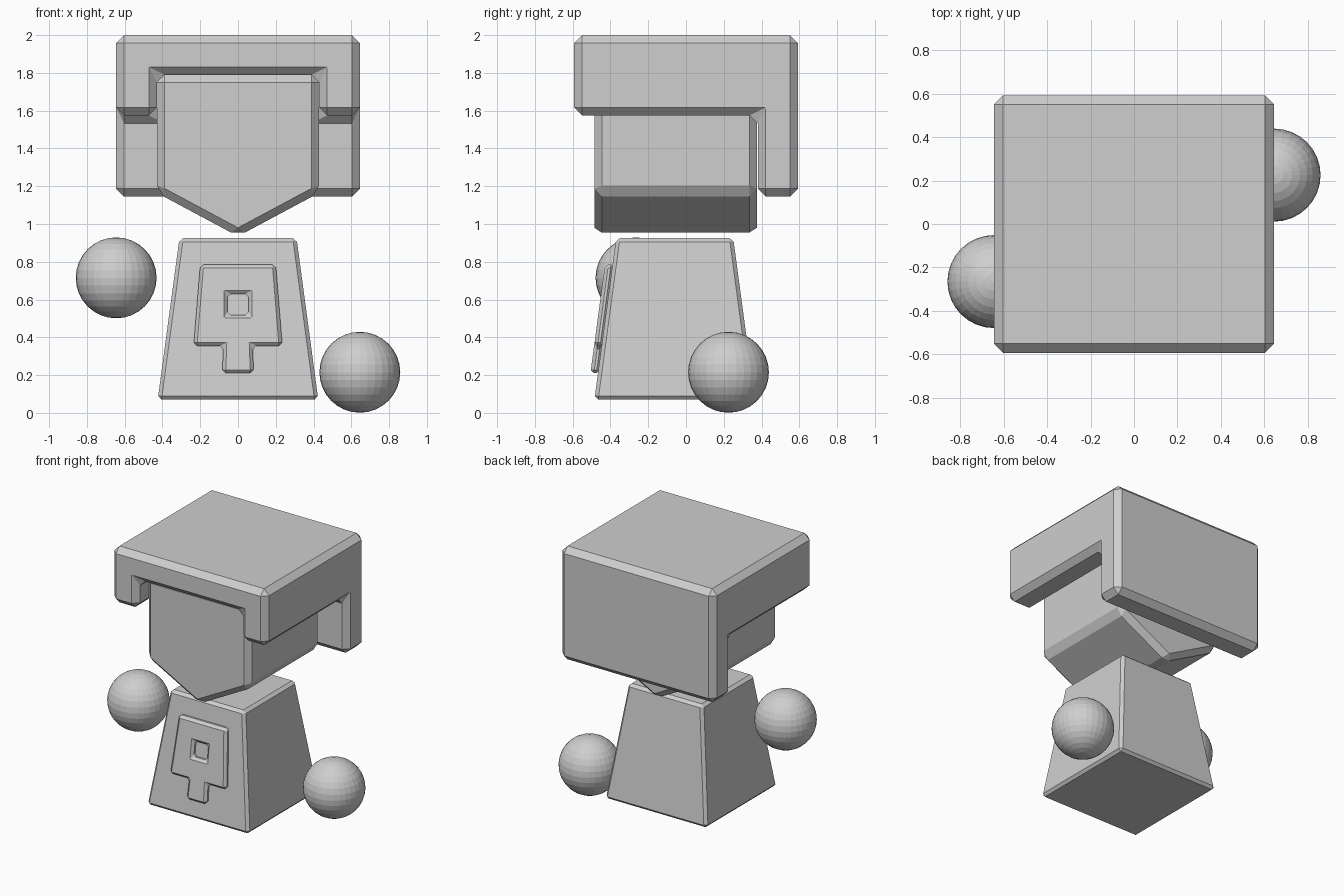
import bpy, bmesh, math
from itertools import product

if "Cube" in bpy.data.objects:
    bpy.data.objects.remove(bpy.data.objects["Cube"])

grey = bpy.data.materials.new("light grey")
grey.diffuse_color = (0.62, 0.62, 0.62, 1)
grey.use_nodes = True
grey.node_tree.nodes["Principled BSDF"].inputs["Base Color"].default_value = grey.diffuse_color


def finish(bm, name, bevel=0.0):
    """Turn a bmesh into a flat-shaded object with chamfered edges."""
    bmesh.ops.recalc_face_normals(bm, faces=bm.faces)
    me = bpy.data.meshes.new(name)
    bm.to_mesh(me)
    bm.free()
    me.materials.append(grey)
    ob = bpy.data.objects.new(name, me)
    bpy.context.collection.objects.link(ob)
    if bevel:
        mod = ob.modifiers.new("chamfer", 'BEVEL')
        mod.width = bevel
        mod.segments = 1
        mod.limit_method = 'ANGLE'
        mod.angle_limit = math.radians(20)
    return ob


def extrude(bm, faces, offset):
    """Extrude flat faces into a closed solid."""
    res = bmesh.ops.extrude_face_region(bm, geom=faces, use_keep_orig=True)
    verts = [g for g in res["geom"] if isinstance(g, bmesh.types.BMVert)]
    bmesh.ops.translate(bm, vec=offset, verts=verts)


# Hands: floating balls
for name, pos in (("left_hand", (-0.645, -0.265, 0.715)),
                  ("right_hand", (0.645, 0.225, 0.215))):
    bm = bmesh.new()
    bmesh.ops.create_uvsphere(bm, u_segments=32, v_segments=16, radius=0.214)
    bmesh.ops.translate(bm, vec=pos, verts=bm.verts)
    finish(bm, name)

# Body: tapered block
BOTTOM, TOP, WIDE, NARROW, BODY_Y = 0.07, 0.925, 0.425, 0.31, -0.06
bm = bmesh.new()
bmesh.ops.create_cube(bm, size=2)
for v in bm.verts:
    half, z = (NARROW, TOP) if v.co.z > 0 else (WIDE, BOTTOM)
    v.co = (v.co.x * half, BODY_Y + v.co.y * half, z)
finish(bm, "body", 0.02)


def body_front(z):
    t = (z - BOTTOM) / (TOP - BOTTOM)
    return BODY_Y - WIDE + (WIDE - NARROW) * t


# Chest emblem: raised plate with a square hole, lying on the sloped front
outline = [(-.2, .785), (.2, .785), (.235, .355), (.078, .355), (.083, .21),
           (-.083, .21), (-.078, .355), (-.235, .355),
           (-.056, .63), (.056, .63), (.056, .518), (-.056, .518)]
bm = bmesh.new()
vs = [bm.verts.new((x, body_front(z) + 0.01, z)) for x, z in outline]
faces = [bm.faces.new([vs[i] for i in f]) for f in
         ((0, 1, 9, 8), (1, 2, 10, 9), (2, 3, 6, 7, 11, 10),
          (7, 0, 8, 11), (3, 4, 5, 6))]
extrude(bm, faces, (0, -0.05, 0))
finish(bm, "chest_emblem", 0.018)

# Head: block with a pointed chin
bm = bmesh.new()
profile = [(-.43, 1.79), (.43, 1.79), (.43, 1.165), (0, .935), (-.43, 1.165)]
face = bm.faces.new([bm.verts.new((x, -0.485, z)) for x, z in profile])
extrude(bm, [face], (0, 0.86, 0))
finish(bm, "head", 0.04)

# Hair: solid cells on a 3 x 2 x 3 grid, keeping only the outer faces
xs, ys, zs = (-.645, -.43, .43, .645), (-.593, .38, .592), (1.145, 1.575, 1.79, 2)


def solid(i, j, k):
    if not (0 <= i < 3 and 0 <= j < 2 and 0 <= k < 3):
        return False
    return k == 2 or j == 1 or (k == 1 and i != 1)


bm = bmesh.new()
grid = {}


def vert(c):
    if c not in grid:
        grid[c] = bm.verts.new((xs[c[0]], ys[c[1]], zs[c[2]]))
    return grid[c]


for cell in product(range(3), range(2), range(3)):
    if not solid(*cell):
        continue
    for axis, side in product(range(3), (0, 1)):
        near = list(cell)
        near[axis] += 1 if side else -1
        if solid(*near):
            continue
        ring = []
        for a, b in ((0, 0), (1, 0), (1, 1), (0, 1)):
            c = list(cell)
            c[axis] += side
            c[(axis + 1) % 3] += a
            c[(axis + 2) % 3] += b
            ring.append(vert(tuple(c)))
        bm.faces.new(ring)
bmesh.ops.recalc_face_normals(bm, faces=bm.faces)
bmesh.ops.dissolve_limit(bm, angle_limit=0.02, verts=bm.verts, edges=bm.edges)
finish(bm, "hair", 0.042)
